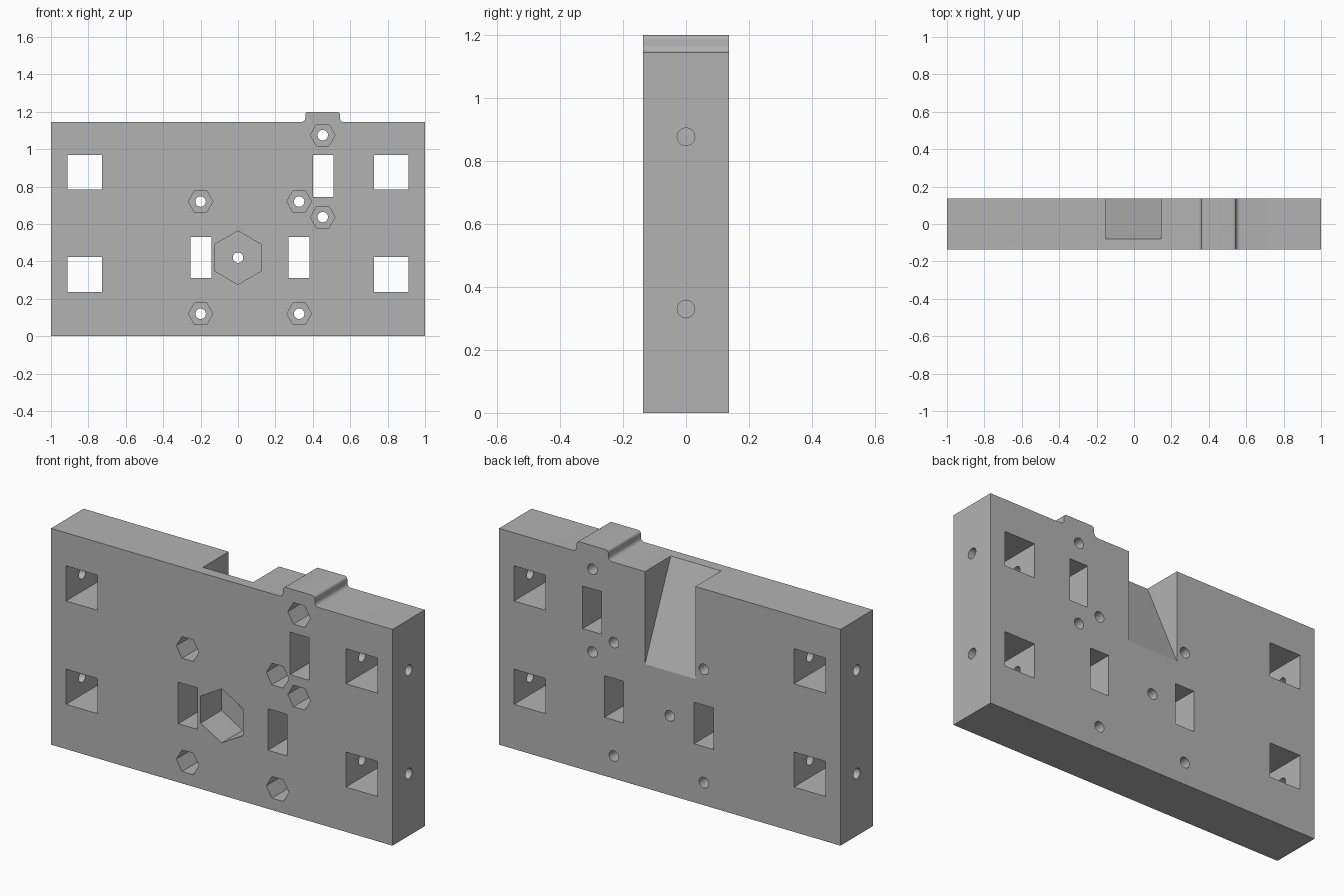
import bpy, bmesh
from math import pi, sin, cos, radians
from mathutils import Vector

cube = bpy.data.objects.get("Cube")
if cube:
    bpy.data.objects.remove(cube, do_unlink=True)

HALF = 0.136      # half thickness
TOP = 1.145       # top of the plain block
TAB_TOP = 1.2
FRONT = -HALF

grey = bpy.data.materials.new("plain grey")
grey.use_nodes = True
colour = (0.45, 0.45, 0.45, 1)
grey.diffuse_color = colour
grey.node_tree.nodes["Principled BSDF"].inputs["Base Color"].default_value = colour


def prism(name, points, offset):
    """Closed solid: a 3D outline extruded along an offset."""
    bm = bmesh.new()
    face = bm.faces.new([bm.verts.new(p) for p in points])
    new = bmesh.ops.extrude_face_region(bm, geom=[face])["geom"]
    bmesh.ops.translate(bm, vec=Vector(offset),
                        verts=[v for v in new if isinstance(v, bmesh.types.BMVert)])
    bmesh.ops.recalc_face_normals(bm, faces=bm.faces)
    mesh = bpy.data.meshes.new(name)
    bm.to_mesh(mesh)
    bm.free()
    mesh.materials.append(grey)
    obj = bpy.data.objects.new(name, mesh)
    bpy.context.collection.objects.link(obj)
    return obj


def arc(cx, cz, r, start, end, steps=6):
    angles = [radians(start + (end - start) * i / steps) for i in range(steps + 1)]
    return [(cx + r * cos(a), FRONT, cz + r * sin(a)) for a in angles]


# Block with the filleted tab, as one front profile
left, right, fillet, corner = 0.36, 0.545, 0.022, 0.015
profile = [(-1, FRONT, 0), (1, FRONT, 0), (1, FRONT, TOP)]
profile += arc(right + fillet, TOP + fillet, fillet, 270, 180)
profile += arc(right - corner, TAB_TOP - corner, corner, 0, 90)
profile += arc(left + corner, TAB_TOP - corner, corner, 90, 180)
profile += arc(left - fillet, TOP + fillet, fillet, 0, -90)
profile += [(-1, FRONT, TOP)]
block = prism("mounting_block", profile, (0, 2 * HALF, 0))


def cut(cutter):
    mod = block.modifiers.new("cut", "BOOLEAN")
    mod.operation = "DIFFERENCE"
    mod.solver = "EXACT"
    mod.object = cutter
    bpy.context.view_layer.objects.active = block
    bpy.ops.object.modifier_apply(modifier=mod.name)
    bpy.data.objects.remove(cutter, do_unlink=True)


def window(x0, x1, z0, z1):
    cut(prism("window_cutter", [(x0, -0.3, z0), (x1, -0.3, z0),
                                (x1, -0.3, z1), (x0, -0.3, z1)], (0, 0.6, 0)))


def bore(x, z, r, sides, end, turn=0.0):
    """Round or hexagonal hole from the front to depth y = end."""
    pts = [(x + r * cos(2 * pi * i / sides + turn), -0.3,
            z + r * sin(2 * pi * i / sides + turn)) for i in range(sides)]
    cut(prism("bore_cutter", pts, (0, end + 0.3, 0)))


# Square windows and cross screw holes from both ends
for side in (-1, 1):
    for z in (0.33, 0.877):
        xs = sorted((side * 0.727, side * 0.912))
        window(*xs, z - 0.093, z + 0.093)
        ring = [(side * 1.1, 0.028 * cos(2 * pi * i / 24), z + 0.028 * sin(2 * pi * i / 24))
                for i in range(24)]
        cut(prism("side_hole_cutter", ring, (-side * 0.45, 0, 0)))

# Tall windows
window(-0.255, -0.142, 0.31, 0.53)
window(0.27, 0.382, 0.31, 0.53)
window(0.4, 0.51, 0.745, 0.97)

# Nut pockets with through holes
for x, z in ((-0.2, 0.72), (0.327, 0.72), (-0.2, 0.12), (0.327, 0.12),
             (0.453, 1.075), (0.453, 0.637)):
    bore(x, z, 0.066, 6, FRONT + 0.16)
    bore(x, z, 0.028, 24, 0.3)

# Large central hexagonal pocket
bore(0, 0.42, 0.143, 6, FRONT + 0.175, pi / 6)
bore(0, 0.42, 0.028, 24, 0.3)

# Sloping notch in the top of the back
deep, foot = -0.08, 0.655
slope = (HALF - deep) / (TOP - foot)
over = 0.1
notch = [(-0.15, HALF + over, foot - over / slope),
         (-0.15, deep - slope * over, TOP + over),
         (-0.15, HALF + over, TOP + over)]
cut(prism("notch_cutter", notch, (0.295, 0, 0)))

# Smooth the bores and fillets, keep the edges sharp
bpy.ops.object.select_all(action="DESELECT")
block.select_set(True)
bpy.context.view_layer.objects.active = block
bpy.ops.object.shade_smooth_by_angle(angle=radians(22))
